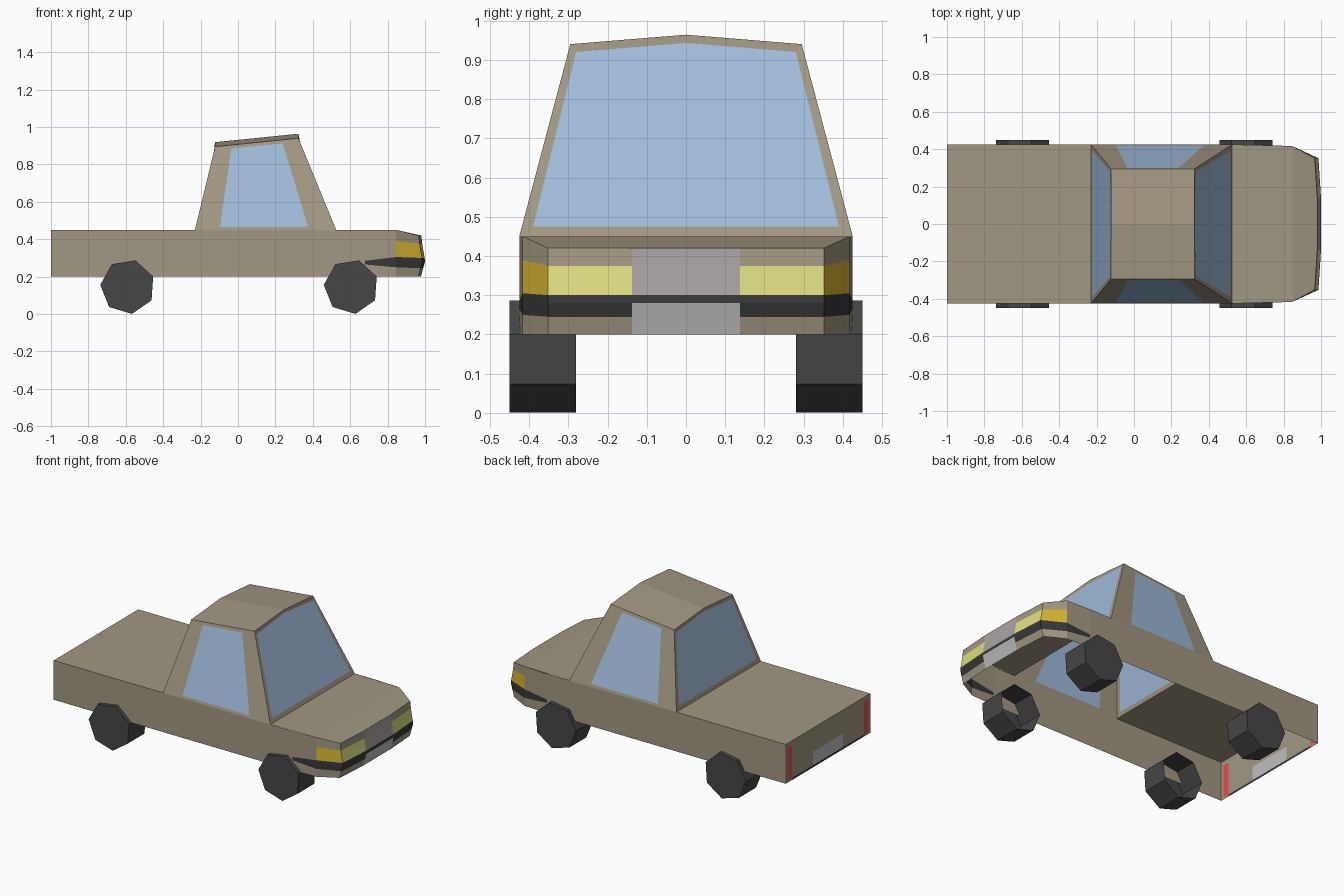
import bpy, bmesh, math
from mathutils import Vector

if "Cube" in bpy.data.objects:
    bpy.data.objects.remove(bpy.data.objects["Cube"])


def srgb(*c):
    return [((v / 255 + 0.055) / 1.055) ** 2.4 for v in c] + [1.0]


COLOURS = {
    "tan_paint": (162, 152, 130), "glass": (160, 187, 218), "tyre_rubber": (70, 70, 70),
    "bumper_black": (56, 56, 56), "headlight_yellow": (222, 222, 130),
    "indicator_amber": (218, 182, 48), "tail_red": (232, 76, 76),
    "plate_white": (190, 190, 190), "grille_grey": (170, 162, 162)}
NAMES = list(COLOURS)
for n in NAMES:
    bpy.data.materials.new(n).diffuse_color = srgb(*COLOURS[n])


class Part:
    """Collects flat faces, each wound to look along a given direction."""

    def __init__(self, name):
        self.name, self.bm = name, bmesh.new()

    def face(self, pts, out, mat="tan_paint"):
        f = self.bm.faces.new([self.bm.verts.new(p) for p in pts])
        f.normal_update()
        if f.normal.dot(Vector(out)) < 0:
            f.normal_flip()
        f.material_index = NAMES.index(mat)

    def frame(self, outer, inner, out):
        # frame ring around a window pane
        n = len(outer)
        for i in range(n):
            j = (i + 1) % n
            self.face([outer[i], outer[j], inner[j], inner[i]], out)
        self.face(inner, out, "glass")

    def finish(self):
        bmesh.ops.remove_doubles(self.bm, verts=self.bm.verts, dist=0.0005)
        me = bpy.data.meshes.new(self.name)
        self.bm.to_mesh(me)
        self.bm.free()
        for n in NAMES:
            me.materials.append(bpy.data.materials[n])
        ob = bpy.data.objects.new(self.name, me)
        bpy.context.collection.objects.link(ob)


W, DECK, FLOOR = 0.425, 0.45, 0.20
body = Part("body_shell")

# Columns of the side and nose walls, from the tail to the middle of the nose
ROWS = [FLOOR, 0.245, 0.28, 0.30, 0.375, 0.42]
BULGE = [0.978, 0.99, 1.0, 0.998, 0.985, 0.98]
side_z = [FLOOR, 0.265, 0.275, 0.285, 0.37, DECK]
corner_z = [FLOOR, 0.25, 0.285, 0.305, 0.39, DECK]
half = [[(-1, W, z) for z in side_z],
        [(0.68, W, z) for z in side_z],
        [(0.845, 0.417, z) for z in corner_z],
        [(b - 0.014, 0.352, z) for b, z in zip(BULGE, ROWS)],
        [(b, 0.138, z) for b, z in zip(BULGE, ROWS)]]
mirror = [[(x, -y, z) for x, y, z in col] for col in reversed(half)]
columns = half + mirror
P, B, H, A = "tan_paint", "bumper_black", "headlight_yellow", "indicator_amber"
BANDS = [[P] * 5, [P, B, B, P, P], [P, B, B, A, P], [P, B, B, H, P],
         ["plate_white", "plate_white", B, "grille_grey", "grille_grey"]]
for i in range(9):
    a, b = columns[i], columns[i + 1]
    bands = BANDS[min(i, 8 - i)]
    for r in range(5):
        quad = [a[r], b[r], b[r + 1], a[r + 1]]
        mid = sum((Vector(p) for p in quad), Vector()) / 4
        out = (1 if mid.x > 0.9 else 0, 3 * mid.y, 0)
        body.face(quad, out, bands[r])

# Bonnet, sloping nose top and rear deck (open under the cabin)
UP = (0, 0, 1)
body.face([(0.525, -W, DECK), (0.845, -0.417, DECK), (0.845, 0.417, DECK), (0.525, W, DECK)], UP)
body.face([c[5] for c in columns[2:8]], UP)
body.face([(-1, -W, DECK), (-0.23, -W, DECK), (-0.23, W, DECK), (-1, W, DECK)], UP)

# Tail wall with lamps, plate and lower strip
ys = [-W, -0.405, -0.36, -0.15, 0.15, 0.36, 0.405, W]
zs = [FLOOR, 0.213, 0.30, 0.42, DECK]
for y0, y1 in zip(ys, ys[1:]):
    for r, (z0, z1) in enumerate(zip(zs, zs[1:])):
        y = abs(y0 + y1) / 2
        mat = P
        if 0.36 < y < 0.405 and r in (1, 2):
            mat = "tail_red"
        elif y < 0.36 and r == 0:
            mat = B
        elif y < 0.15 and r == 1:
            mat = "plate_white"
        body.face([(-1, y0, z0), (-1, y1, z0), (-1, y1, z1), (-1, y0, z1)], (-1, 0, 0), mat)
body.finish()

# Cabin: base x, roof x, roof edge height, roof ridge height for each end
cabin = Part("cabin")
FRONT, REAR = (0.525, 0.323, 0.94, 0.964), (-0.23, -0.123, 0.895, 0.919)
RW = 0.295
for (x0, x1, ze, zc), d in ((FRONT, 1), (REAR, -1)):
    def on(y, z):
        return (x0 + (x1 - x0) * (z - DECK) / (ze - DECK), y, z)
    outer = [(x0, -W, DECK), (x0, W, DECK), (x1, RW, ze), (x1, 0, zc), (x1, -RW, ze)]
    inner = [on(-0.39, 0.475), on(0.39, 0.475), on(0.28, ze - 0.02),
             on(0, zc - 0.021), on(-0.28, ze - 0.02)]
    cabin.frame(outer, inner, (d, 0, 0))
for s in (-1, 1):
    a, b = Vector((REAR[0], s * W, DECK)), Vector((FRONT[0], s * W, DECK))
    c, d = Vector((FRONT[1], s * RW, FRONT[2])), Vector((REAR[1], s * RW, REAR[2]))
    # door window, placed in proportion to the side panel
    inner = [a.lerp(b, u).lerp(d.lerp(c, u), v)
             for u, v in ((0.175, 0.035), (0.807, 0.035), (0.80, 0.96), (0.20, 0.96))]
    cabin.frame([a, b, c, d], inner, (0, s, 0))
    # half of the ridged roof
    cabin.face([d, c, (FRONT[1], 0, FRONT[3]), (REAR[1], 0, REAR[3])], UP)
cabin.finish()

# Seven-sided wheels, closed outside and hollow inside
R = 0.147
for label, cx in (("front", 0.605), ("rear", -0.59)):
    for side, s in (("left", 1), ("right", -1)):
        wheel = Part(f"{label}_{side}_wheel")
        ang = [math.radians(-81 + i * 360 / 7) for i in range(7)]
        ring = [(cx + R * math.cos(t), R * math.sin(t) + 0.146) for t in ang]
        for i in range(7):
            (xa, za), (xb, zb) = ring[i], ring[(i + 1) % 7]
            wheel.face([(xa, s * 0.28, za), (xb, s * 0.28, zb), (xb, s * 0.45, zb), (xa, s * 0.45, za)],
                       (xa + xb - 2 * cx, 0, za + zb - 0.292), "tyre_rubber")
        wheel.face([(x, s * 0.45, z) for x, z in ring], (0, s, 0), "tyre_rubber")
        wheel.finish()

for m in bpy.data.materials:
    if m.users and not m.is_grease_pencil:
        m.use_nodes = True
        m.node_tree.nodes["Principled BSDF"].inputs["Base Color"].default_value = m.diffuse_color
